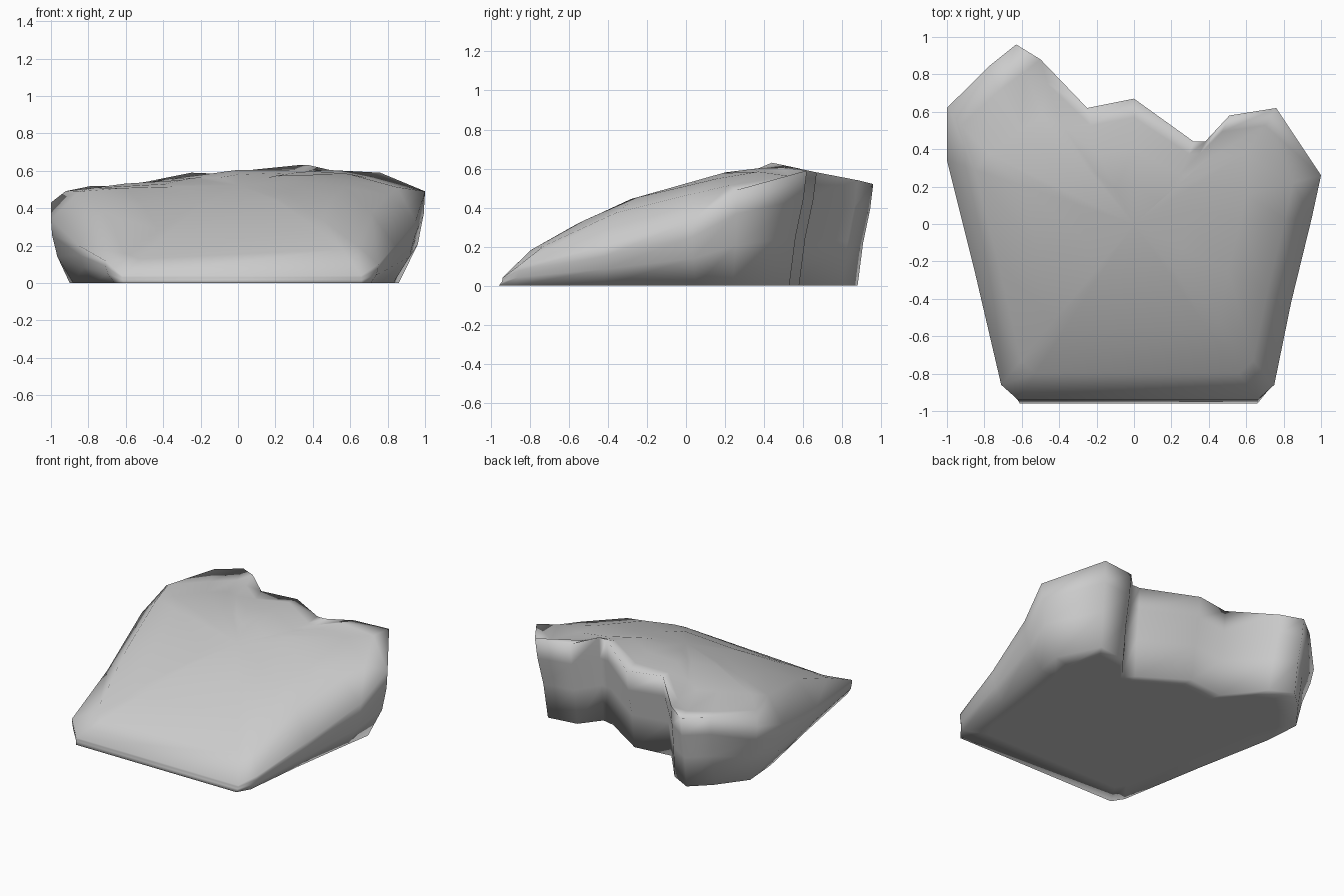
import bpy, bmesh, math

if "Cube" in bpy.data.objects:
    bpy.data.objects.remove(bpy.data.objects["Cube"])

# Widest outline, counter-clockwise from the front left: (x, y, height)
RIM = [(-.62, -.94, .04), (.66, -.94, .04), (.75, -.86, .10), (.84, -.42, .20),
       (.95, .03, .33), (1, .26, .49), (.76, .62, .59), (.51, .58, .60),
       (.38, .44, .63), (.32, .44, .63), (0, .67, .58), (-.25, .62, .59),
       (-.5, .88, .54), (-.63, .96, .52), (-.78, .84, .52), (-1, .62, .43),
       (-1, .34, .34), (-.85, -.26, .20), (-.71, -.86, .12)]
# Matching footprint on the ground
BASE = [(-.61, -.96), (.66, -.96), (.71, -.87), (.76, -.42), (.83, .05),
        (.86, .24), (.72, .53), (.51, .50), (.40, .36), (.31, .38), (0, .58),
        (-.27, .55), (-.47, .80), (-.62, .88), (-.75, .76), (-.90, .56),
        (-.88, .30), (-.77, -.26), (-.66, -.88)]
# Side profile of the sloping top: (y, height)
SLOPE = [(-.96, 0), (-.86, .14), (-.79, .20), (-.33, .43), (.2, .58),
         (.44, .61), (.96, .56)]


def top_height(x, y):
    z = SLOPE[-1][1]
    for (y0, z0), (y1, z1) in zip(SLOPE, SLOPE[1:]):
        if y <= y1:
            z = z0 + (z1 - z0) * (y - y0) / (y1 - y0)
            break
    return z - .12 * max(0, -x) - .2 * max(0, x - .5)


def inset(points, s):
    # Rear points move mostly forwards so the notches do not overlap
    return [(p[0] * (s ** .5 if p[1] > .34 else s), p[1] * s) for p in points]


def on_top(points):
    return [(x, y, top_height(x, y)) for x, y in points]


def wall(frac, rear, side):
    # Ring part way up the wall; rear lobes bulge differently from the sides
    ring = []
    for (bx, by), (x, y, z) in zip(BASE, RIM):
        t = rear if by > .34 else side
        ring.append((bx + (x - bx) * t, by + (y - by) * t, z * frac))
    return ring


# Stack of rings from under the base, over the rim, to the middle of the top
inner = inset(RIM, .6)
rings = [[(x, y, 0) for x, y in inset(BASE, .84)],
         [(x, y, 0) for x, y in BASE],
         wall(.42, .35, .72), wall(.75, .8, .95), RIM,
         on_top(inset(RIM, .85)), on_top(inner),
         on_top([(x * .5, y * .5) for x, y in inner])]

bm = bmesh.new()
loops = [[bm.verts.new(p) for p in ring] for ring in rings]
n = len(RIM)
for lo, hi in zip(loops, loops[1:]):
    for i in range(n):
        j = (i + 1) % n
        bm.faces.new((lo[i], lo[j], hi[j], hi[i]))

# Flat underside and closed top
underside = bm.faces.new(loops[0][::-1])
centre = bm.verts.new((0, 0, top_height(0, 0)))
for i in range(n):
    bm.faces.new((loops[-1][i], loops[-1][(i + 1) % n], centre))
bmesh.ops.triangulate(bm, faces=[underside])
bmesh.ops.recalc_face_normals(bm, faces=bm.faces)

mesh = bpy.data.meshes.new("rock_slab")
bm.to_mesh(mesh)
bm.free()
rock = bpy.data.objects.new("rock_slab", mesh)
bpy.context.collection.objects.link(rock)
bpy.context.view_layer.objects.active = rock
rock.select_set(True)
bpy.ops.object.shade_smooth_by_angle(angle=math.radians(110))
